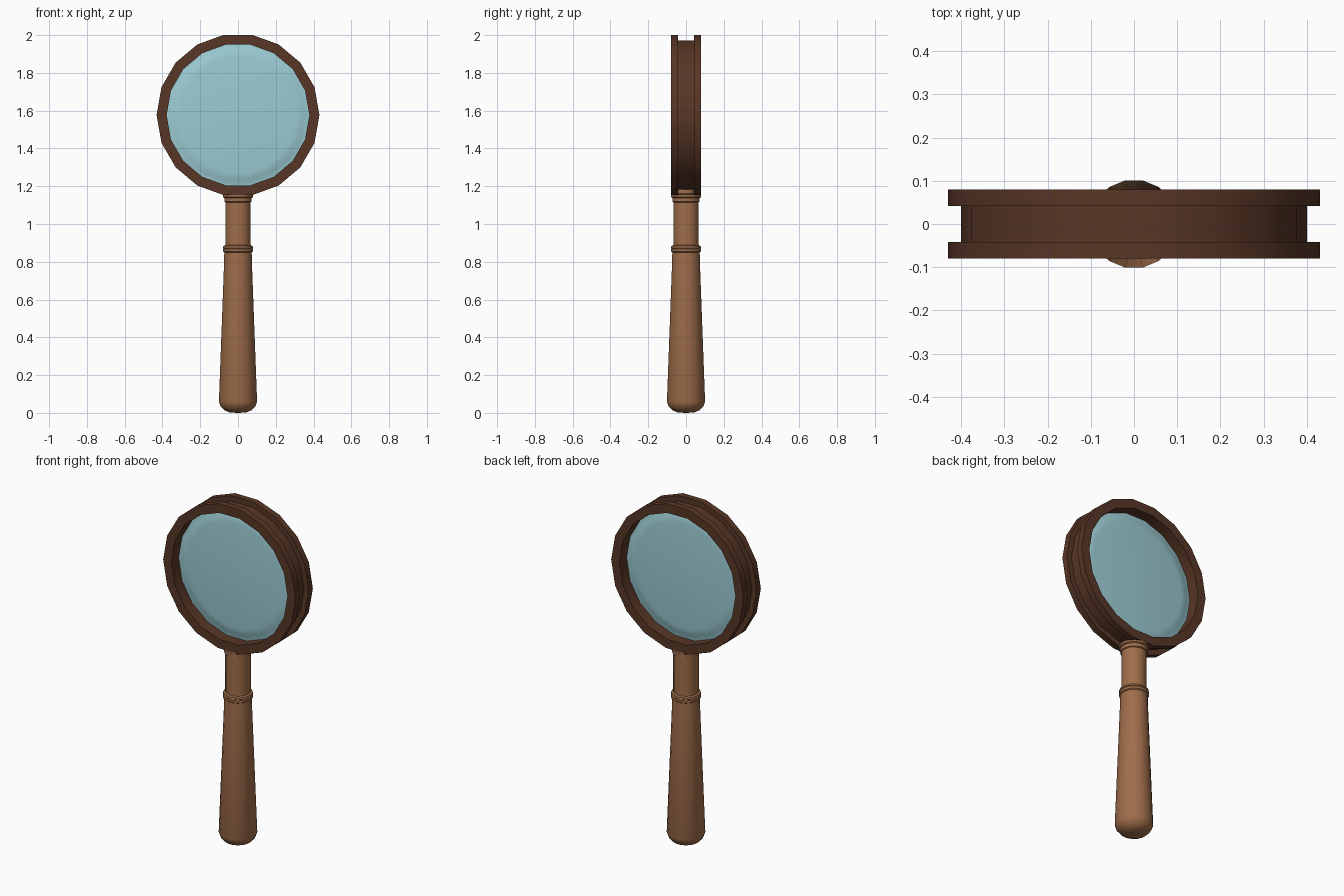
import bpy, math
from mathutils import Matrix, Vector

if "Cube" in bpy.data.objects:
    bpy.data.objects.remove(bpy.data.objects["Cube"])

CENTER_Z = 1.577


def material(name, rgb):
    m = bpy.data.materials.new(name)
    m.diffuse_color = (*rgb, 1)
    m.use_nodes = True
    m.node_tree.nodes["Principled BSDF"].inputs["Base Color"].default_value = m.diffuse_color
    return m


def lathe(name, profile, n, mat, offset=0.0, closed=False, matrix=Matrix()):
    """Revolve (radius, height) points about z; radius 0 makes a pole."""
    verts, rings, faces = [], [], []
    for r, h in profile:
        count = n if r > 0 else 1
        start = len(verts)
        for i in range(count):
            a = offset + 2 * math.pi * i / n
            verts.append(matrix @ Vector((r * math.cos(a), r * math.sin(a), h)))
        rings.append([start + i % count for i in range(n)])
    pairs = list(zip(rings, rings[1:]))
    if closed:
        pairs.append((rings[-1], rings[0]))
    for lo, hi in pairs:
        for i in range(n):
            j = (i + 1) % n
            quad = [lo[i], lo[j], hi[j], hi[i]]
            faces.append(list(dict.fromkeys(quad)))
    me = bpy.data.meshes.new(name)
    me.from_pydata(verts, [], faces)
    me.materials.append(mat)
    ob = bpy.data.objects.new(name, me)
    bpy.context.collection.objects.link(ob)
    bpy.ops.object.select_all(action='DESELECT')
    ob.select_set(True)
    bpy.context.view_layer.objects.active = ob
    bpy.ops.object.shade_smooth_by_angle(angle=math.radians(30))
    return ob


dark = material("dark wood", (0.098, 0.037, 0.019))
wood = material("light wood", (0.35, 0.155, 0.07))
glass = material("pale blue glass", (0.33, 0.60, 0.65))

# Turned handle with rounded butt and two collars
lathe("handle", [
    (0, 0), (0.045, 0.002), (0.075, 0.015), (0.095, 0.037), (0.103, 0.06),
    (0.075, 0.80), (0.074, 0.85), (0.081, 0.855), (0.081, 0.868),
    (0.078, 0.871), (0.081, 0.874), (0.079, 0.884), (0.068, 0.888),
    (0.068, 1.115), (0.074, 1.118), (0.074, 1.138), (0.081, 1.142),
    (0.081, 1.156), (0.045, 1.162), (0.043, 1.19), (0, 1.19)],
    16, wood, math.pi / 16)

# Lens frame: 18-sided ring with a groove round the outside
upright = Matrix.Translation((0, 0, CENTER_Z)) @ Matrix.Rotation(math.pi / 2, 4, 'X')
lathe("lens_frame", [
    (0.378, -0.08), (0.431, -0.08), (0.431, -0.042), (0.40, -0.042),
    (0.40, 0.042), (0.431, 0.042), (0.431, 0.08), (0.378, 0.08)],
    18, dark, closed=True, matrix=upright)

# Lens with a thin flat rim and gently domed faces
half = [(0.379, 0.012), (0.362, 0.014), (0.345, 0.022), (0.31, 0.026), (0, 0.028)]
lathe("lens", [(r, -h) for r, h in reversed(half)] + half, 18, glass, matrix=upright)
